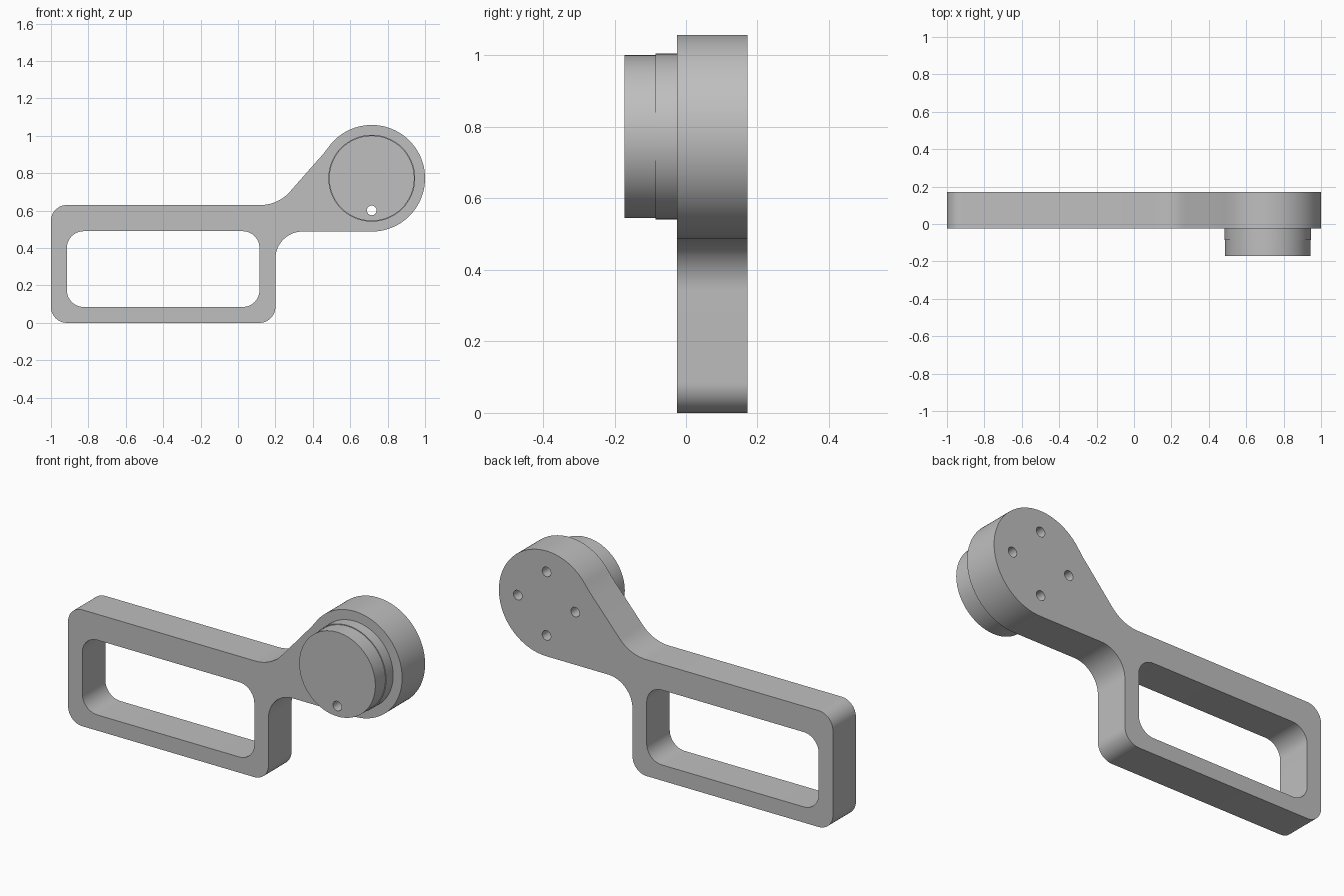
import bpy, bmesh
from math import cos, sin, radians

cube = bpy.data.objects.get("Cube")
if cube:
    bpy.data.objects.remove(cube, do_unlink=True)

# Single grey finish
grey = bpy.data.materials.new("plain grey")
grey.use_nodes = True
colour = (0.52, 0.52, 0.52, 1)
grey.diffuse_color = colour
grey.node_tree.nodes["Principled BSDF"].inputs["Base Color"].default_value = colour


def arc(cx, cz, r, start, end, steps=12):
    angles = [radians(start + (end - start) * i / steps) for i in range(steps + 1)]
    return [(cx + r * cos(a), cz + r * sin(a)) for a in angles]


def circle(cx, cz, r, steps=64):
    return arc(cx, cz, r, 0, 360, steps)[:-1]


def rounded_rect(x0, x1, z0, z1, r):
    corners = [(x1 - r, z1 - r), (x0 + r, z1 - r), (x0 + r, z0 + r), (x1 - r, z0 + r)]
    return [p for i, (x, z) in enumerate(corners) for p in arc(x, z, r, 90 * i, 90 * i + 90)]


def plate(name, loops, y0, y1):
    """Extrude nested outlines in the XZ plane from y0 to y1; inner loops become holes."""
    curve = bpy.data.curves.new(name + " outline", "CURVE")
    curve.dimensions = "2D"
    curve.fill_mode = "BOTH"
    curve.extrude = (y1 - y0) / 2
    for loop in loops:
        spline = curve.splines.new("POLY")
        spline.points.add(len(loop) - 1)
        for point, (x, z) in zip(spline.points, loop):
            point.co = (x, z, 0, 1)
        spline.use_cyclic_u = True
    obj = bpy.data.objects.new(name, curve)
    bpy.context.collection.objects.link(obj)
    obj.rotation_euler.x = radians(90)
    obj.location.y = (y0 + y1) / 2
    bpy.ops.object.select_all(action="DESELECT")
    obj.select_set(True)
    bpy.context.view_layer.objects.active = obj
    bpy.ops.object.convert(target="MESH")
    obj = bpy.context.object
    bm = bmesh.new()
    bm.from_mesh(obj.data)
    bmesh.ops.remove_doubles(bm, verts=bm.verts, dist=0.0001)
    bmesh.ops.recalc_face_normals(bm, faces=bm.faces)
    bm.to_mesh(obj.data)
    bm.free()
    obj.data.materials.clear()
    obj.data.materials.append(grey)
    bpy.ops.object.shade_smooth_by_angle(angle=radians(30))
    return obj


HX, HZ, HEAD_R = 0.715, 0.773, 0.285      # round head
HOLE_R, HOLE_RING = 0.026, 0.172          # bolt holes
FRONT, BACK = -0.025, 0.172

# Handle frame, neck and head as one outline, counter-clockwise
outline = (
    arc(-0.915, 0.085, 0.085, 180, 270)
    + arc(0.115, 0.085, 0.085, 270, 360)
    + arc(0.345, 0.343, 0.145, 180, 90, 16)
    + arc(HX, HZ, HEAD_R, -90, 145, 64)
    + [(0.455, 0.902), (0.42, 0.863)]
    + arc(0.12, 0.84, 0.21, -41, -90, 16)
    + arc(-0.915, 0.545, 0.085, 90, 180)
)
window = rounded_rect(-0.915, 0.115, 0.085, 0.49, 0.09)
bolt_holes = [circle(x, z, HOLE_R, 24) for x, z in arc(HX, HZ, HOLE_RING, 0, 270, 3)]
plate("handle_body", [outline, window] + bolt_holes, FRONT, BACK)

# Stepped boss on the front, with the lowest hole running through it
plate("boss_base", [circle(HX, HZ, 0.232), bolt_holes[-1]], -0.086, FRONT)
plate("boss_cap", [circle(HX, HZ, 0.228), bolt_holes[-1]], -0.172, -0.086)
